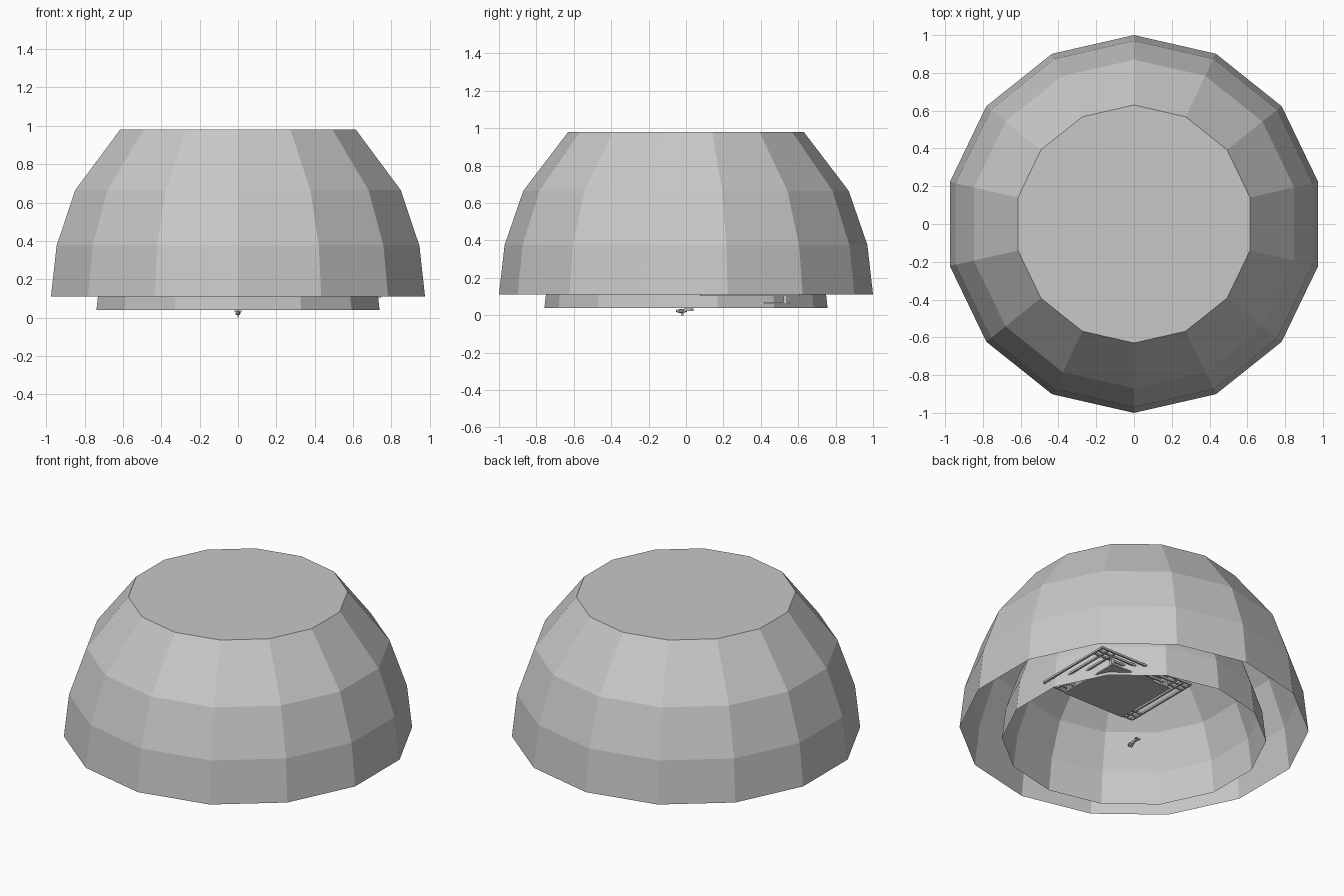
import bpy
import bmesh
from math import sin, cos, pi
from mathutils import Matrix, Vector

SIDES = 14

old = bpy.data.objects.get("Cube")
if old:
    bpy.data.objects.remove(old)

grey = bpy.data.materials.new("plain_grey")
grey.use_nodes = True
colour = (0.58, 0.58, 0.58, 1)
grey.diffuse_color = colour
grey.node_tree.nodes["Principled BSDF"].inputs["Base Color"].default_value = colour


def add_object(name, bm):
    mesh = bpy.data.meshes.new(name)
    bm.to_mesh(mesh)
    bm.free()
    mesh.materials.append(grey)
    obj = bpy.data.objects.new(name, mesh)
    bpy.context.collection.objects.link(obj)
    return obj


def dome(name, base, scale):
    """Open-bottomed faceted shell with a flat roof."""
    profile = [(1.0, 0), (0.97, 0.265), (0.87, 0.555), (0.63, 0.87)]
    bm = bmesh.new()
    rings = []
    for radius, height in profile:
        r = radius * scale
        rings.append([bm.verts.new((r * sin(2 * pi * i / SIDES),
                                    r * cos(2 * pi * i / SIDES),
                                    base + height * scale))
                      for i in range(SIDES)])
    for low, high in zip(rings, rings[1:]):
        for i in range(SIDES):
            j = (i + 1) % SIDES
            bm.faces.new((low[j], low[i], high[i], high[j]))
    bm.faces.new(rings[-1][::-1])
    return add_object(name, bm)


def add_box(bm, centre, size):
    matrix = Matrix.Translation(Vector(centre)) @ Matrix.Diagonal((*size, 1))
    bmesh.ops.create_cube(bm, size=1, matrix=matrix)


# Two nested shells
dome("outer_shell", 0.11, 1.0)
dome("inner_shell", 0.04, 0.757)

# Square platform between the shells
cx, cy = 0.41, 0.34
bm = bmesh.new()
add_box(bm, (cx, cy, 0.064), (0.43, 0.43, 0.008))
add_object("platform", bm)

# Thin lattice frame above the platform
bm = bmesh.new()
for step in (-1, -0.85, -0.7, 0.7, 0.85, 1):
    add_box(bm, (cx + 0.33 * step, cy, 0.11), (0.012, 0.52, 0.012))
    add_box(bm, (cx, cy + 0.26 * step, 0.11), (0.66, 0.012, 0.012))
add_object("lattice_frame", bm)

# Short posts joining the platform to the frame
bm = bmesh.new()
for sx in (-1, 1):
    for sy in (-1, 1):
        add_box(bm, (cx + 0.2 * sx, cy + 0.19 * sy, 0.088), (0.02, 0.02, 0.045))
add_object("platform_posts", bm)

# Tiny hanging craft at the middle of the opening
bm = bmesh.new()
bmesh.ops.create_icosphere(
    bm, subdivisions=1, radius=1,
    matrix=Matrix.Translation((0, -0.025, 0.023)) @ Matrix.Diagonal((0.016, 0.035, 0.012, 1)))
add_object("craft_body", bm)

bm = bmesh.new()
add_box(bm, (0, 0.015, 0.03), (0.012, 0.05, 0.012))
add_box(bm, (0, 0.03, 0.033), (0.034, 0.012, 0.008))
add_box(bm, (0, -0.02, 0.008), (0.006, 0.012, 0.016))
add_object("craft_tail", bm)
